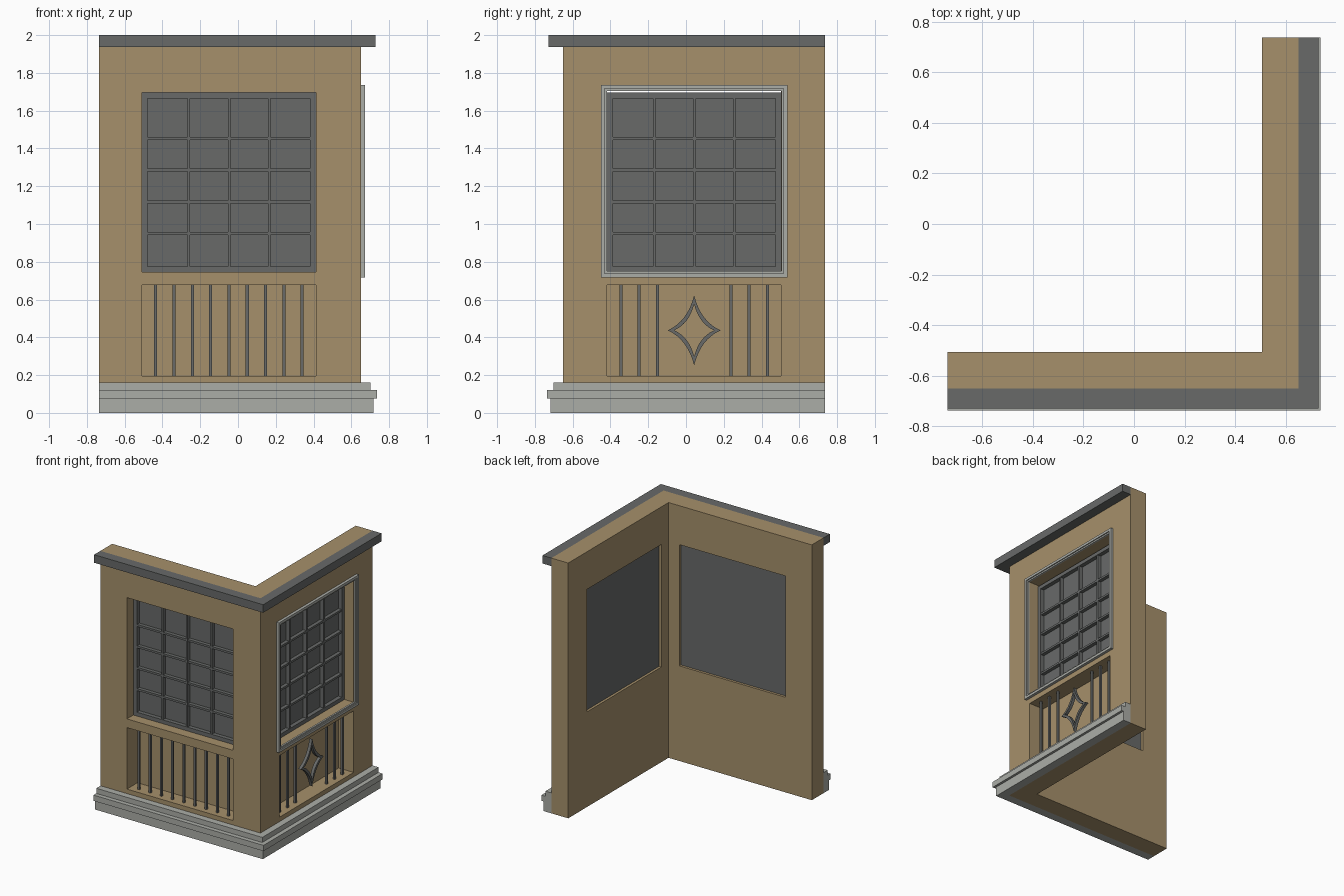
import bpy, bmesh
from mathutils import Vector

cube = bpy.data.objects.get("Cube")
if cube:
    bpy.data.objects.remove(cube, do_unlink=True)

END, FACE, BACK = 0.737, 0.65, 0.505      # wall ends, outer face, inner face
THICK = FACE - BACK
SHIFT = 0.091                             # offset of the side bay along its wall


def material(name, rgb):
    m = bpy.data.materials.new(name)
    m.use_nodes = True
    m.diffuse_color = (*rgb, 1)
    m.node_tree.nodes["Principled BSDF"].inputs["Base Color"].default_value = (*rgb, 1)
    return m


PLASTER = material("tan plaster", (0.38, 0.28, 0.147))
SLATE = material("dark grey", (0.138, 0.144, 0.141))
STONE = material("light stone", (0.41, 0.42, 0.39))


def place(side, u, d, z):
    """u runs along the wall, d is depth behind its outer face."""
    return Vector((FACE - d, u + SHIFT, z)) if side else Vector((u, d - FACE, z))


def finish(name, bm, mat):
    bmesh.ops.recalc_face_normals(bm, faces=bm.faces)
    me = bpy.data.meshes.new(name)
    bm.to_mesh(me)
    bm.free()
    me.materials.append(mat)
    ob = bpy.data.objects.new(name, me)
    bpy.context.collection.objects.link(ob)
    return ob


def prism(bm, bottom, offset):
    """Extrude a closed outline by an offset."""
    face = bm.faces.new([bm.verts.new(p) for p in bottom])
    ext = bmesh.ops.extrude_face_region(bm, geom=[face], use_keep_orig=True)
    bmesh.ops.translate(bm, vec=offset,
                        verts=[v for v in ext["geom"] if isinstance(v, bmesh.types.BMVert)])


def boxes(name, side, items, mat):
    bm = bmesh.new()
    for u0, u1, d0, d1, z0, z1 in items:
        outline = [place(side, u, d, z0) for u, d in ((u0, d0), (u1, d0), (u1, d1), (u0, d1))]
        prism(bm, outline, Vector((0, 0, z1 - z0)))
    return finish(name, bm, mat)


def corner_strip(name, inner, outer, z0, z1, mat):
    """L-shaped strip running round the corner."""
    bm = bmesh.new()
    plan = [(-END, -outer), (outer, -outer), (outer, END),
            (inner, END), (inner, -inner), (-END, -inner)]
    prism(bm, [Vector((x, y, z0)) for x, y in plan], Vector((0, 0, z1 - z0)))
    return finish(name, bm, mat)


def ring(u0, u1, z0, z1, w, d0, d1):
    """Four boxes forming a rectangular frame."""
    return [(u0, u0 + w, d0, d1, z0, z1), (u1 - w, u1, d0, d1, z0, z1),
            (u0 + w, u1 - w, d0, d1, z0, z0 + w), (u0 + w, u1 - w, d0, d1, z1 - w, z1)]


# Walls, base courses and cap
walls = corner_strip("corner_walls", BACK, FACE, 0, 2, PLASTER)
corner_strip("base_lower", FACE, 0.718, 0, 0.075, STONE)
corner_strip("base_middle", FACE, 0.737, 0.075, 0.12, STONE)
corner_strip("base_upper", FACE, 0.702, 0.12, 0.16, STONE)
corner_strip("top_cap", FACE, 0.728, 1.937, 2, SLATE)

# Openings cut through both walls
U0, U1 = -0.508, 0.412
WIN0, WIN1, PAN0, PAN1 = 0.745, 1.695, 0.195, 0.677
for side in (0, 1):
    top = WIN1 + 0.01 * side
    for z0, z1 in ((WIN0, top), (PAN0, PAN1)):
        cutter = boxes("opening_cutter", side, [(U0, U1, -0.05, THICK + 0.05, z0, z1)], PLASTER)
        cutter.hide_render = True
        mod = walls.modifiers.new("opening", "BOOLEAN")
        mod.operation, mod.solver, mod.object = "DIFFERENCE", "EXACT", cutter
        bpy.context.view_layer.objects.active = walls
        bpy.ops.object.modifier_apply(modifier=mod.name)
        bpy.data.objects.remove(cutter, do_unlink=True)


def star(name, side, u, z, a, b, d0, d1):
    """Four-pointed concave star outline with thickness."""
    def loop(a, b):
        tips = [(a, 0), (0, b), (-a, 0), (0, -b)]
        pts = []
        for i, p in enumerate(tips):
            q = tips[(i + 1) % 4]
            for s in range(8):
                t = s / 8
                k = 0.25 * 2 * t * (1 - t)
                pts.append([(1 - t) ** 2 * p[j] + t * t * q[j] + k * (p[j] + q[j])
                            for j in (0, 1)])
        return pts
    bm = bmesh.new()
    rows = [[bm.verts.new(place(side, u + x, d, z + y)) for x, y in loop(a - ia, b - ib)]
            for ia, ib, d in ((0, 0, d0), (0.034, 0.046, d0), (0.034, 0.046, d1), (0, 0, d1))]
    n = len(rows[0])
    for r in range(4):
        p, q = rows[r], rows[(r + 1) % 4]
        for i in range(n):
            bm.faces.new((p[i], p[(i + 1) % n], q[(i + 1) % n], q[i]))
    return finish(name, bm, SLATE)


MUNTIN_U = (-0.26, -0.046, 0.165)
MUNTIN_Z = (0.95, 1.117, 1.285, 1.453)
BAR_U = [-0.048 + 0.097 * i for i in range(-4, 5)]

for side, label in enumerate(("front", "side")):
    # Window frame, glazing bars and glass
    parts = ring(U0, U1, WIN0, WIN1, 0.03, 0.08, 0.125)
    parts += [(u - 0.007, u + 0.007, 0.082, 0.112, WIN0 + 0.03, WIN1 - 0.03) for u in MUNTIN_U]
    parts += [(U0 + 0.03, U1 - 0.03, 0.084, 0.112, z - 0.008, z + 0.008) for z in MUNTIN_Z]
    boxes(label + "_window_frame", side, parts, SLATE)
    boxes(label + "_window_glass", side,
          [(U0 + 0.03, U1 - 0.03, 0.112, 0.125, WIN0 + 0.03, WIN1 - 0.03)], SLATE)

    # Recessed panel with upright bars
    boxes(label + "_lower_panel", side, [(U0, U1, 0.13, THICK, PAN0, PAN1)], PLASTER)
    bars = [u for i, u in enumerate(BAR_U) if not side or abs(i - 4) > 1]
    boxes(label + "_panel_bars", side,
          [(u - 0.008, u + 0.008, 0.04, 0.056, PAN0, PAN1) for u in bars], SLATE)

# Ornament and stepped window surround on the side wall
star("side_star_ornament", 1, -0.048, 0.437, 0.14, 0.185, 0.036, 0.06)
surround = ring(U0 - 0.034, U1 + 0.034, 0.718, 1.737, 0.02, -0.022, 0)
surround += ring(U0 - 0.014, U1 + 0.014, 0.738, 1.717, 0.012, -0.014, 0)
boxes("side_window_surround", 1, surround, STONE)
